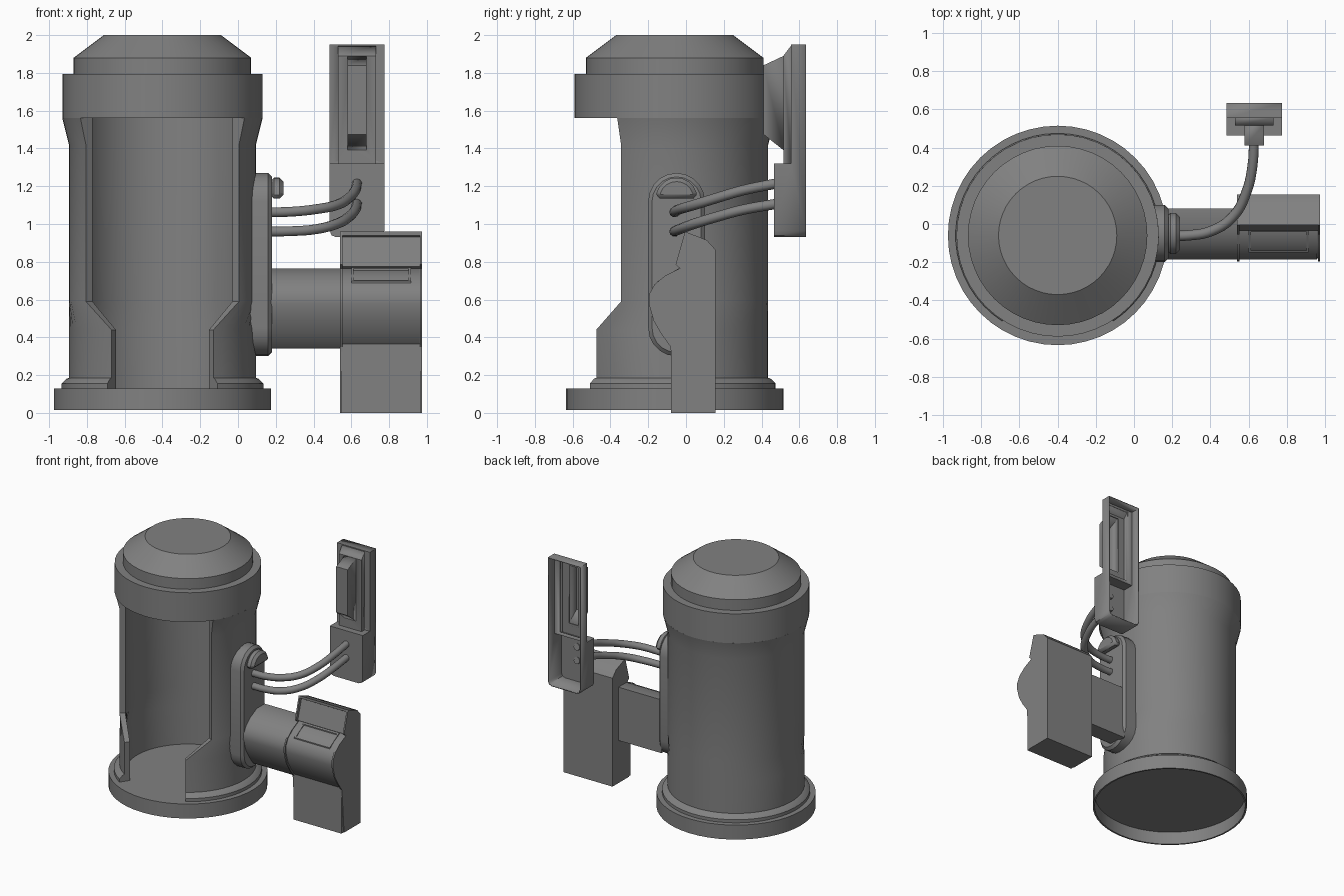
import bpy, bmesh, math
from mathutils import Vector

if "Cube" in bpy.data.objects:
    bpy.data.objects.remove(bpy.data.objects["Cube"])

GREY = bpy.data.materials.new("mid grey")
GREY.use_nodes = True
GREY.diffuse_color = (0.22, 0.22, 0.22, 1)
GREY.node_tree.nodes["Principled BSDF"].inputs["Base Color"].default_value = (0.22, 0.22, 0.22, 1)

CX, CY = -0.40, -0.06   # axis of the chamber


def finish(bm, name):
    bmesh.ops.recalc_face_normals(bm, faces=bm.faces)
    mesh = bpy.data.meshes.new(name)
    bm.to_mesh(mesh)
    bm.free()
    ob = bpy.data.objects.new(name, mesh)
    bpy.context.collection.objects.link(ob)
    mesh.materials.append(GREY)
    bpy.ops.object.select_all(action='DESELECT')
    ob.select_set(True)
    bpy.context.view_layer.objects.active = ob
    bpy.ops.object.shade_smooth_by_angle(angle=math.radians(28))
    return ob


def lathe(name, profile, steps=48):
    """Spin (radius, z) points about the chamber axis."""
    bm = bmesh.new()
    vs = [bm.verts.new((CX + r, CY, z)) for r, z in profile]
    es = [bm.edges.new(p) for p in zip(vs, vs[1:])]
    bmesh.ops.spin(bm, geom=vs + es, cent=(CX, CY, 0), axis=(0, 0, 1),
                   angle=math.tau, steps=steps, use_duplicate=False)
    bmesh.ops.remove_doubles(bm, verts=bm.verts, dist=0.0005)
    return finish(bm, name)


def open_wall(name, rows, inner_r, cols=44):
    """Thick wall with a front gap; rows are (radius, z, half gap in degrees)."""
    bm = bmesh.new()

    def ring(r, z, gap):
        out = []
        for i in range(cols + 1):
            a = math.radians(gap + (360 - 2 * gap) * i / cols)
            out.append(bm.verts.new((CX + r * math.sin(a), CY - r * math.cos(a), z)))
        return out

    outer = [ring(*row) for row in rows]
    inner = [ring(inner_r, z, gap) for _, z, gap in rows]

    def strip(a, b):
        for i in range(cols):
            bm.faces.new((a[i], a[i + 1], b[i + 1], b[i]))

    for side in (outer, inner):
        for a, b in zip(side, side[1:]):
            strip(a, b)
    strip(outer[0], inner[0])
    strip(outer[-1], inner[-1])
    for j in range(len(rows) - 1):
        for k in (0, -1):
            bm.faces.new((outer[j][k], outer[j + 1][k], inner[j + 1][k], inner[j][k]))
    return finish(bm, name)


def prism(name, pts, x0, x1, open_back=False, corner=0):
    """Extrude a (y, z) outline along x; optionally drop the rear faces."""
    bm = bmesh.new()
    face = bm.faces.new([bm.verts.new((x0, y, z)) for y, z in pts])
    ext = bmesh.ops.extrude_face_region(bm, geom=[face])
    moved = [v for v in ext["geom"] if isinstance(v, bmesh.types.BMVert)]
    bmesh.ops.translate(bm, verts=moved, vec=(x1 - x0, 0, 0))
    bmesh.ops.recalc_face_normals(bm, faces=bm.faces)
    if corner:
        low = min(z for _, z in pts) + 0.001
        edges = [e for e in bm.edges if all(v.co.z < low for v in e.verts)
                 and abs(e.verts[0].co.x - e.verts[1].co.x) < 0.001]
        bmesh.ops.bevel(bm, geom=edges, offset=corner, segments=2, profile=0.5, affect='EDGES')
    if open_back:
        rear = max(v.co.y for v in bm.verts) - 0.001
        gone = [f for f in bm.faces if all(v.co.y > rear for v in f.verts)]
        bmesh.ops.delete(bm, geom=gone, context='FACES')
    ob = finish(bm, name)
    if open_back:
        mod = ob.modifiers.new("thickness", 'SOLIDIFY')
        mod.thickness = 0.008
        mod.offset = -1
    return ob


def rect(y0, y1, z0, z1):
    return [(y0, z0), (y1, z0), (y1, z1), (y0, z1)]


def arc(cy, cz, r, a0, a1, n=10):
    angles = [math.radians(a0 + (a1 - a0) * i / n) for i in range(n + 1)]
    return [(cy + r * math.cos(a), cz + r * math.sin(a)) for a in angles]


def bevel(ob, width):
    mod = ob.modifiers.new("bevel", 'BEVEL')
    mod.width = width
    mod.limit_method = 'ANGLE'
    mod.angle_limit = math.radians(50)


def cut(ob, cutter):
    mod = ob.modifiers.new("opening", 'BOOLEAN')
    mod.object = cutter
    mod.operation = 'DIFFERENCE'
    mod.solver = 'EXACT'
    cutter.hide_render = True
    cutter.hide_set(True)


# Chamber: hollow base, wall with doorway, head band and cap
lathe("base", [(0, 0.13), (0.575, 0.13), (0.575, 0.015), (0.562, 0.015), (0.562, 0.118), (0, 0.118)])
open_wall("chamber_wall", [(0.535, 0.13, 33), (0.535, 0.155, 33), (0.51, 0.18, 33), (0.495, 0.186, 33),
                           (0.495, 0.44, 33), (0.495, 0.59, 55), (0.495, 1.42, 55), (0.53, 1.56, 55)], 0.453)
lathe("head_band", [(0.453, 1.795), (0.53, 1.795), (0.53, 1.56), (0.453, 1.56), (0.453, 1.795)])
lathe("cap", [(0, 2.0), (0.31, 2.0), (0.47, 1.88), (0.47, 1.785), (0, 1.785)])

# Side mount with a small cable hood
mount = prism("side_mount", arc(-0.05, 1.12, 0.15, 0, 180) + arc(-0.05, 0.45, 0.15, 180, 360), 0.03, 0.18)
bevel(mount, 0.02)
hood = prism("cable_hood", arc(-0.05, 1.135, 0.11, 0, 180), 0.17, 0.24)
bevel(hood, 0.02)

# Arm carrying the console, with a rounded front
FRONT = [(-0.02, 0.765), (-0.10, 0.725), (-0.155, 0.68), (-0.182, 0.63), (-0.185, 0.58),
         (-0.16, 0.49), (-0.12, 0.42), (-0.07, 0.35)]
prism("arm", [(0.08, 0.765)] + FRONT + [(-0.055, 0.34), (0.08, 0.34)], 0.16, 0.96)

# Console: middle body with a recessed screen, and raised side cheeks
BACK = [(-0.055, 0), (0.155, 0), (0.155, 0.865), (0.11, 0.915), (-0.005, 0.96)]
prism("console_body", BACK + [(-0.005, 0.94), (0.012, 0.93), (-0.035, 0.775)]
      + [(y + 0.005, z) for y, z in FRONT], 0.55, 0.965)
CHEEK = BACK + [(-0.055, 0.785)] + [(y - 0.012, z) for y, z in FRONT]
for side, x in (("right", 0.54), ("left", 0.963)):
    prism(side + "_cheek", CHEEK, x, x + 0.012)
prism("console_front", [(-0.08, 0), (0, 0), (0, 0.39), (-0.08, 0.39)], 0.545, 0.97)

# Key panel: a thin frame on the sloping desk
for name, x0, x1, t0, t1 in (("key_frame_right", 0.60, 0.612, 0, 1), ("key_frame_left", 0.903, 0.915, 0, 1),
                             ("key_frame_top", 0.60, 0.915, 0, 0.1), ("key_frame_bottom", 0.60, 0.915, 0.9, 1)):
    a, b = Vector((-0.03, 0.762)), Vector((-0.15, 0.688))
    p, q = a.lerp(b, t0), a.lerp(b, t1)
    prism(name, [(p.x, p.y), (q.x, q.y), (q.x, q.y + 0.009), (p.x, p.y + 0.009)], x0, x1)

# Wall panel: open-backed shell, raised plate and handset
panel = prism("wall_panel", [(0.635, 0.93), (0.465, 0.93), (0.465, 1.32), (0.555, 1.32),
                             (0.555, 1.95), (0.635, 1.95)], 0.485, 0.775, True, 0.035)
cut(panel, prism("panel_cutter", rect(0.54, 0.58, 1.34, 1.93), 0.54, 0.72))
plate = prism("raised_plate", [(0.557, 1.32), (0.515, 1.32), (0.515, 1.89), (0.557, 1.945)], 0.53, 0.73, True)
cut(plate, prism("plate_cutter", rect(0.50, 0.55, 1.41, 1.87), 0.59, 0.67))
prism("handset", [(0.517, 1.39), (0.41, 1.475), (0.41, 1.84), (0.517, 1.89)], 0.58, 0.68, True)

# Two cables from the mount to the panel
PLAN = [(0.17, -0.06), (0.28, -0.06), (0.41, -0.035), (0.52, 0.04), (0.59, 0.17), (0.62, 0.30), (0.63, 0.48)]
HEIGHTS = {"upper_cable": (1.062, 1.065, 1.078, 1.10, 1.14, 1.178, 1.215),
           "lower_cable": (0.96, 0.962, 0.972, 1.0, 1.04, 1.075, 1.107)}
for name, zs in HEIGHTS.items():
    curve = bpy.data.curves.new(name, 'CURVE')
    curve.dimensions = '3D'
    curve.bevel_depth = 0.027
    curve.bevel_resolution = 3
    curve.resolution_u = 5
    curve.use_fill_caps = True
    spline = curve.splines.new('BEZIER')
    spline.bezier_points.add(len(PLAN) - 1)
    for point, (x, y), z in zip(spline.bezier_points, PLAN, zs):
        point.co = (x, y, z)
        point.handle_left_type = point.handle_right_type = 'AUTO'
    curve.materials.append(GREY)
    bpy.context.collection.objects.link(bpy.data.objects.new(name, curve))
